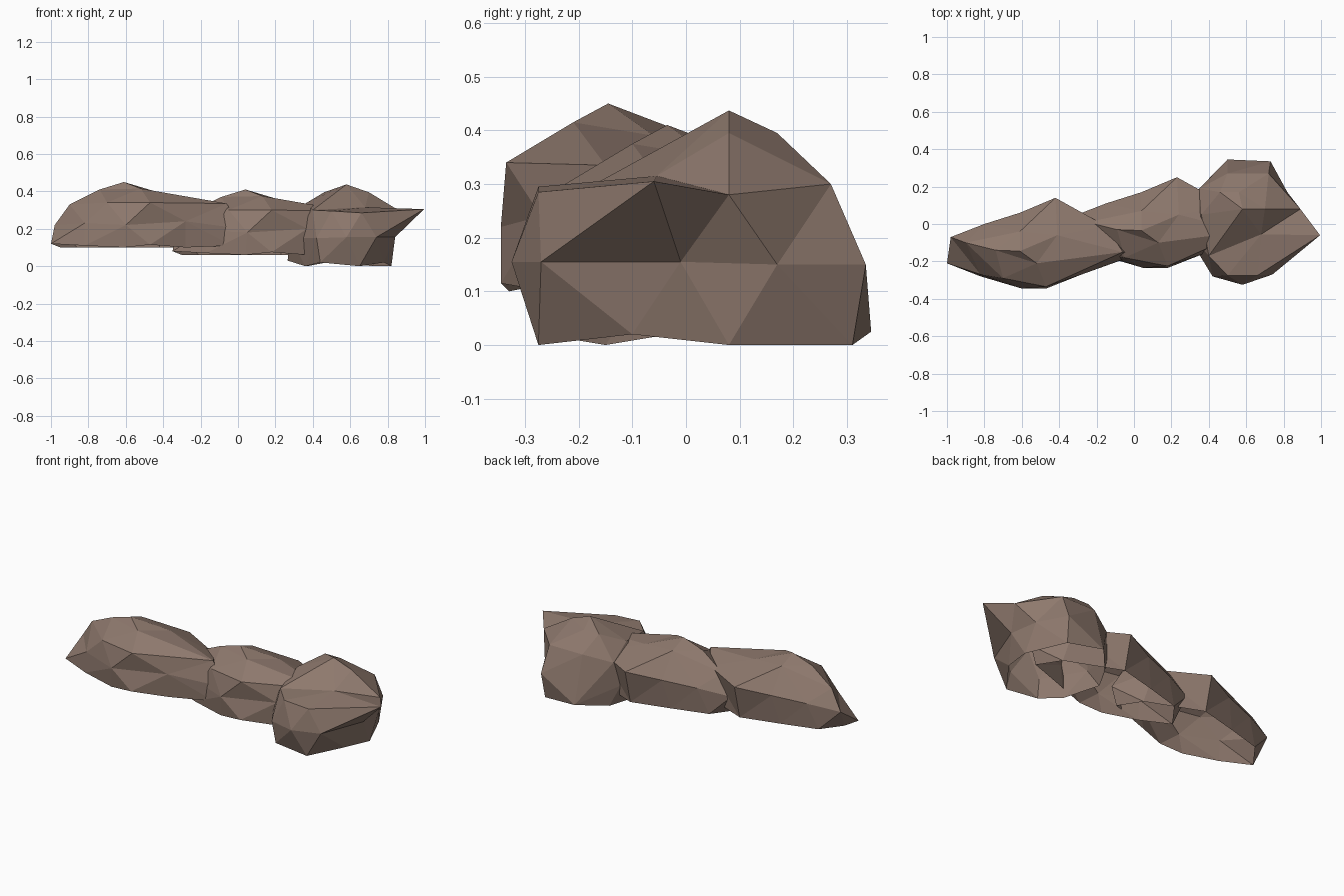
import bpy, bmesh
from mathutils import Vector

stone = bpy.data.materials.new("brown stone")
stone.diffuse_color = (0.27, 0.19, 0.153, 1)


def make_rock(name, corners, centre, size, base):
    """Skin the corner points: triangulate their directions from the centre, then put them back."""
    bm = bmesh.new()
    place = {}
    for p in corners:
        d = Vector([(p[i] - centre[i]) / size[i] for i in range(3)]).normalized()
        v = bm.verts.new(d)
        place[v] = Vector(p)
    bmesh.ops.convex_hull(bm, input=bm.verts[:])
    for v in bm.verts:
        v.co = place[v]
    bmesh.ops.recalc_face_normals(bm, faces=bm.faces[:])
    # the rocks are open shells underneath
    under = [f for f in bm.faces if max(v.co.z for v in f.verts) < base]
    bmesh.ops.delete(bm, geom=under, context='FACES')
    mesh = bpy.data.meshes.new(name)
    bm.to_mesh(mesh)
    bm.free()
    mesh.materials.append(stone)
    obj = bpy.data.objects.new(name, mesh)
    bpy.context.collection.objects.link(obj)
    return obj


# long boulder: crest, shoulders, hidden end, base
long_corners = [
    (-.61, -.145, .45), (-.52, -.21, .415), (-.74, -.14, .41), (-.61, -.04, .41),
    (-.41, -.06, .39), (-.06, -.15, .335), (-.9, -.1, .33),
    (-.98, -.07, .22), (-1, -.21, .12), (-.82, -.27, .23), (-.7, -.29, .34),
    (-.47, -.335, .34), (-.6, -.345, .22), (-.28, -.27, .24), (.02, -.16, .2),
    (-.15, -.01, .3), (-.42, .14, .3), (-.61, .06, .27), (-.8, 0, .25),
    (-.95, -.15, .1), (-.82, -.28, .11), (-.61, -.33, .1), (-.47, -.345, .115),
    (-.28, -.26, .1), (-.03, -.18, .11), (-.1, -.04, .1), (-.42, .09, .1),
    (-.65, .03, .1), (-.86, -.03, .1)]
left = make_rock("left_rock", long_corners, (-.53, -.12, .24), (.48, .23, .17), .13)

# middle boulder repeats the left one
middle = left.copy()
middle.name = "middle_rock"
middle.location = (.65, .11, -.04)
bpy.context.collection.objects.link(middle)

# tall end boulder: crest with a dented front, shoulders, belt, base
end_corners = [
    (.58, .08, .437), (.70, .08, .395), (.46, .17, .395), (.56, .17, .395),
    (.68, -.055, .315), (.36, .05, .335), (.995, -.06, .305), (.89, .08, .28),
    (.72, .27, .3), (.5, .27, .3), (.35, .19, .26),
    (.5, -.275, .295), (.66, -.275, .285), (.4, -.17, .3),
    (.84, -.01, .155), (.82, .17, .15), (.73, .335, .15), (.58, -.325, .155),
    (.74, -.27, .155), (.42, -.28, .15), (.28, -.05, .15), (.32, .16, .12),
    (.65, -.275, 0), (.44, -.27, .02), (.82, .08, 0), (.78, -.1, .02),
    (.72, .31, 0), (.5, .345, .025), (.37, .2, 0), (.265, .03, .03), (.36, -.15, 0)]
make_rock("end_rock", end_corners, (.6, .02, .17), (.33, .32, .21), .04)
